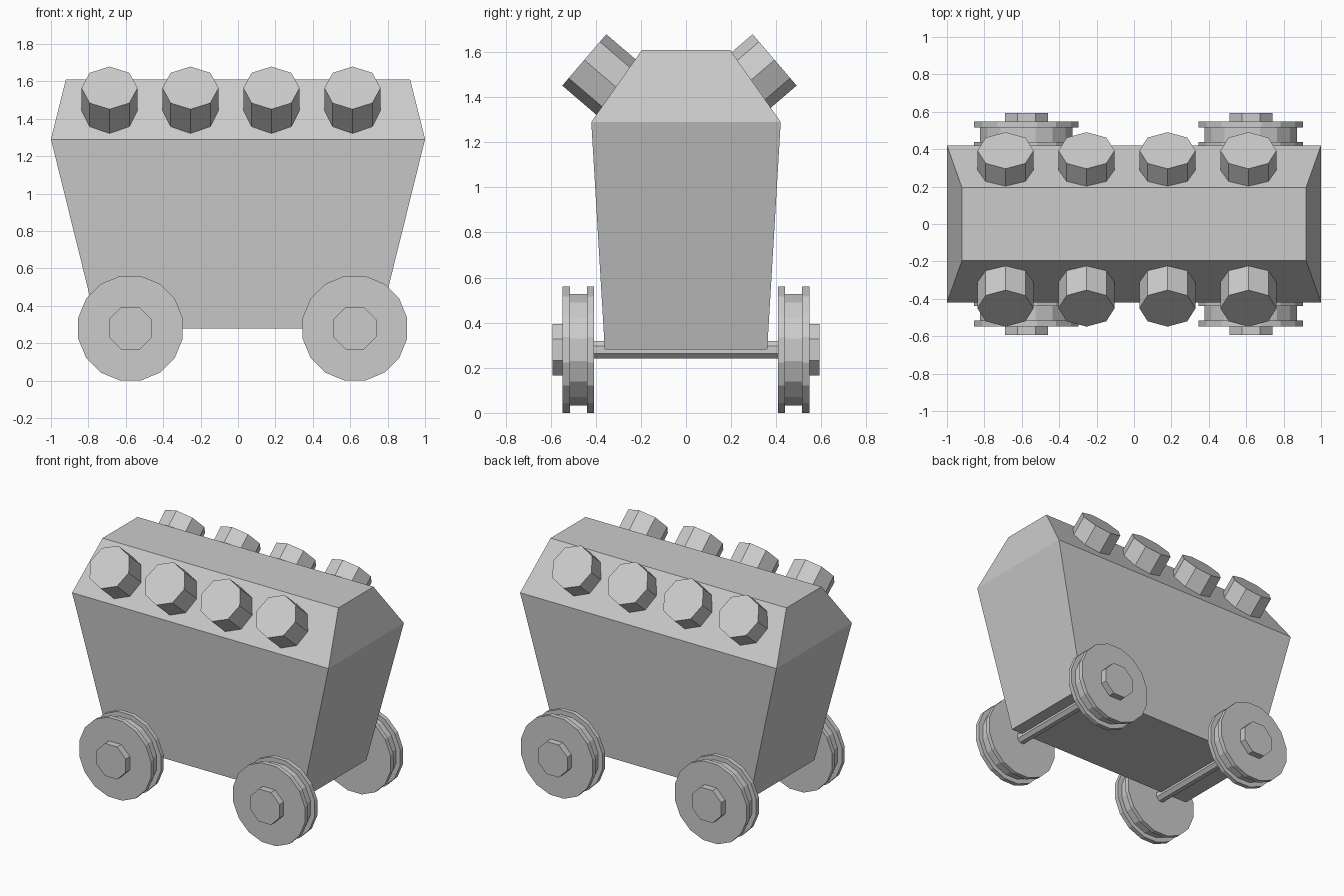
import bpy, bmesh
from math import pi, cos, sin
from mathutils import Vector

if "Cube" in bpy.data.objects:
    bpy.data.objects.remove(bpy.data.objects["Cube"])


def make_object(name, bm):
    bmesh.ops.recalc_face_normals(bm, faces=bm.faces)
    mesh = bpy.data.meshes.new(name)
    bm.to_mesh(mesh)
    bm.free()
    obj = bpy.data.objects.new(name, mesh)
    bpy.context.collection.objects.link(obj)
    return obj


def loft(name, rings):
    """Skin a stack of equal-sized closed rings and cap both ends."""
    bm = bmesh.new()
    loops = [[bm.verts.new(p) for p in ring] for ring in rings]
    n = len(loops[0])
    for a, b in zip(loops, loops[1:]):
        for i in range(n):
            j = (i + 1) % n
            bm.faces.new((a[i], a[j], b[j], b[i]))
    bm.faces.new(loops[0])
    bm.faces.new(loops[-1])
    return make_object(name, bm)


def turned(name, profile, sides, origin, axis, phase=0.5):
    """Faceted turned part; profile is (distance along axis, corner radius)."""
    origin, axis = Vector(origin), Vector(axis).normalized()
    u = Vector((1, 0, 0))
    v = axis.cross(u)
    angles = [2 * pi * (i + phase) / sides for i in range(sides)]
    return loft(name, [[origin + axis * d + (u * cos(a) + v * sin(a)) * r
                        for a in angles] for d, r in profile])


# Tapered body with a chamfered roof: (half x, half y, z)
body = [(0.75, 0.36, 0.28), (1.0, 0.42, 1.29), (0.92, 0.195, 1.61)]
loft("body", [[(-x, -y, z), (x, -y, z), (x, y, z), (-x, y, z)] for x, y, z in body])

# Grooved wheels with hubs, joined by axles
wheel = [(0.408, 0.285), (0.438, 0.285), (0.438, 0.252), (0.515, 0.252),
         (0.515, 0.285), (0.547, 0.285)]
for end, x in (("left", -0.575), ("right", 0.625)):
    centre = (x, 0, 0.28)
    turned(f"{end}_axle", [(-0.45, 0.041), (0.45, 0.041)], 8, centre, (0, 1, 0))
    for side, s in (("front", -1), ("back", 1)):
        turned(f"{side}_{end}_wheel", wheel, 16, centre, (0, s, 0))
        turned(f"{side}_{end}_hub", [(0.53, 0.124), (0.593, 0.124)], 8, centre, (0, s, 0))

# Tilted octagonal studs along both roof slopes; the front row protrudes further
for side, s, y in (("front", -1, 0.451), ("back", 1, 0.393)):
    for i in range(4):
        turned(f"{side}_stud_{i + 1}", [(-0.25, 0.15), (0, 0.15)], 8,
               (-0.687 + 0.433 * i, s * y, 1.565), (0, s * 0.759, 0.65), phase=0)
